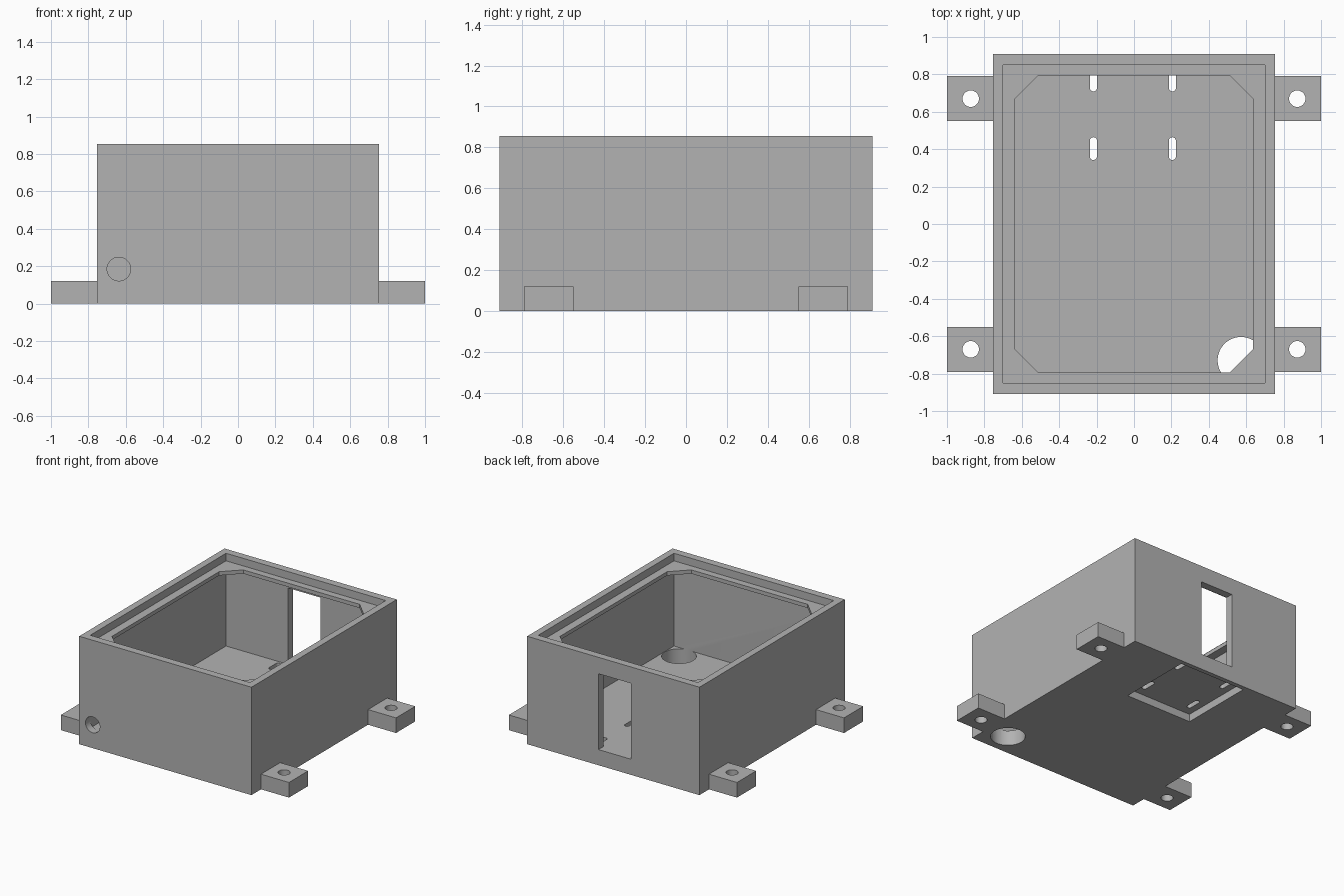
import bpy, bmesh, math

old = bpy.data.objects.get("Cube")
if old:
    bpy.data.objects.remove(old, do_unlink=True)

grey = bpy.data.materials.new("plain grey")
grey.use_nodes = True
grey.diffuse_color = (0.45, 0.45, 0.45, 1)
grey.node_tree.nodes["Principled BSDF"].inputs["Base Color"].default_value = (0.45, 0.45, 0.45, 1)


def prism(name, outline, z0, z1):
    """Extrude a counter-clockwise xy outline from z0 to z1."""
    bm = bmesh.new()
    face = bm.faces.new([bm.verts.new((x, y, z0)) for x, y in outline])
    top = bmesh.ops.extrude_face_region(bm, geom=[face])["geom"]
    bmesh.ops.translate(bm, vec=(0, 0, z1 - z0),
                        verts=[g for g in top if isinstance(g, bmesh.types.BMVert)])
    bmesh.ops.recalc_face_normals(bm, faces=bm.faces)
    mesh = bpy.data.meshes.new(name)
    bm.to_mesh(mesh)
    bm.free()
    mesh.materials.append(grey)
    ob = bpy.data.objects.new(name, mesh)
    bpy.context.collection.objects.link(ob)
    return ob


def rect(x0, x1, y0, y1):
    return [(x0, y0), (x1, y0), (x1, y1), (x0, y1)]


def circle(x, y, r, n=48):
    return [(x + r * math.cos(math.tau * i / n), y + r * math.sin(math.tau * i / n))
            for i in range(n)]


def slot(x, y, r, half, n=12):
    """Round-ended slot running along y."""
    pts = []
    for side in (0, 1):
        cy = y + (half - r) * (1 - 2 * side)
        for i in range(n + 1):
            a = math.pi * (side + i / n)
            pts.append((x + r * math.cos(a), cy + r * math.sin(a)))
    return pts


def cut(ob, cutter):
    """Subtract the cutter, then remove it."""
    cutter.hide_render = True
    mod = ob.modifiers.new("cut", "BOOLEAN")
    mod.operation, mod.solver, mod.object = "DIFFERENCE", "EXACT", cutter
    bpy.context.view_layer.objects.active = ob
    bpy.ops.object.modifier_apply(modifier=mod.name)
    bpy.data.objects.remove(cutter, do_unlink=True)


def finish(ob):
    bpy.ops.object.select_all(action="DESELECT")
    ob.select_set(True)
    bpy.context.view_layer.objects.active = ob
    bpy.ops.object.shade_smooth_by_angle(angle=math.radians(30))


W, D, H = 0.755, 0.91, 0.855        # half width, half depth, height
IX, IY, FLOOR = 0.70, 0.85, 0.12    # inner half sizes and floor top
LX, LY, C = 0.635, 0.795, 0.125     # lip opening and its corner chamfer

# Open enclosure: main cavity, lip opening with chamfered corners, lid seat
body = prism("enclosure_body", rect(-W, W, -D, D), 0, H)
cut(body, prism("cavity", rect(-IX, IX, -IY, IY), FLOOR, 0.765))
octagon = [(-LX + C, -LY), (LX - C, -LY), (LX, -LY + C), (LX, LY - C),
           (LX - C, LY), (-LX + C, LY), (-LX, LY - C), (-LX, -LY + C)]
cut(body, prism("lip_opening", octagon, 0.7, 0.83))
cut(body, prism("lid_seat", rect(-IX, IX, -IY, IY), 0.795, 1))

# Window in the back wall, recess under the floor
cut(body, prism("back_window", rect(-0.155, 0.13, 0.8, 1), FLOOR + 0.004, 0.725))
cut(body, prism("under_recess", rect(-0.29, 0.29, 0.275, 0.875), -0.1, 0.06))

# Floor slots and large cable hole
for x in (-0.217, 0.205):
    for y in (0.403, 0.77):
        cut(body, prism("floor_slot", slot(x, y, 0.019, 0.061), -0.1, 0.2))
cut(body, prism("cable_hole", circle(0.572, -0.729, 0.125), -0.1, FLOOR + 0.01))

# Round hole through the front wall
front = prism("front_hole", circle(0, 0, 0.063), -0.05, 0.1)
front.rotation_euler.x = math.radians(90)
front.location = (-0.637, -0.87, 0.185)
bpy.context.view_layer.update()
cut(body, front)
finish(body)

# Four mounting tabs with screw holes
for sx, side in ((1, "left"), (-1, "right")):
    for sy, end in ((1, "back"), (-1, "front")):
        xs, ys = sorted((sx * W, sx)), sorted((sy * 0.55, sy * 0.79))
        tab = prism(f"mounting_tab_{end}_{side}", rect(*xs, *ys), 0, 0.12)
        cut(tab, prism("screw_hole", circle(sx * 0.873, sy * 0.67, 0.044, 32), -0.1, 0.2))
        finish(tab)
